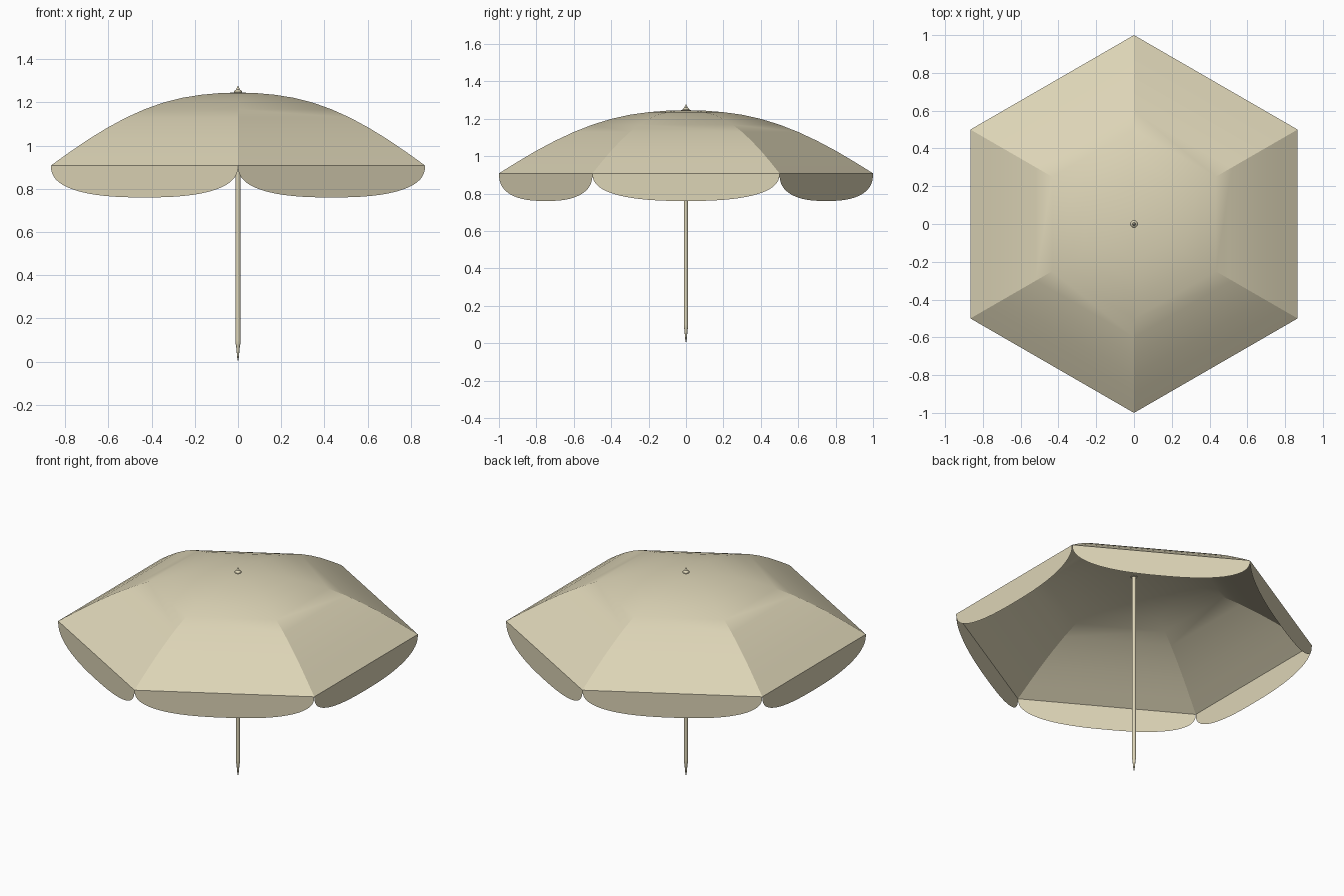
import bpy, bmesh, math

if "Cube" in bpy.data.objects:
    bpy.data.objects.remove(bpy.data.objects["Cube"])

RIM_Z, TOP_Z, FLAP = 0.908, 1.246, 0.148

mat = bpy.data.materials.new("sand_beige")
mat.diffuse_color = (0.72, 0.66, 0.47, 1)
mat.use_nodes = True
mat.node_tree.nodes["Principled BSDF"].inputs["Base Color"].default_value = mat.diffuse_color


def finish(name, bm, angle):
    me = bpy.data.meshes.new(name)
    bm.to_mesh(me)
    bm.free()
    me.materials.append(mat)
    ob = bpy.data.objects.new(name, me)
    bpy.context.collection.objects.link(ob)
    bpy.ops.object.select_all(action='DESELECT')
    ob.select_set(True)
    bpy.context.view_layer.objects.active = ob
    bpy.ops.object.shade_smooth_by_angle(angle=math.radians(angle))
    return ob


def corner(k, r=1.0):
    a = math.radians(90 + 60 * k)
    return r * math.cos(a), r * math.sin(a)


def lathe(name, profile, sides=16):
    # Closed turned part; a zero radius makes a point
    bm = bmesh.new()
    rings = []
    for r, z in profile:
        if r == 0:
            rings.append([bm.verts.new((0, 0, z))] * sides)
        else:
            rings.append([bm.verts.new((r * math.cos(2 * math.pi * i / sides),
                                        r * math.sin(2 * math.pi * i / sides), z))
                          for i in range(sides)])
    for a, b in zip(rings, rings[1:]):
        for i in range(sides):
            j = (i + 1) % sides
            bm.faces.new(list(dict.fromkeys((a[i], a[j], b[j], b[i]))))
    return finish(name, bm, 30)


# Canopy: six-sided rings following a domed profile
drops = [(0.1, 0.003), (0.2, 0.011), (0.3, 0.025), (0.4, 0.047), (0.5, 0.078),
         (0.6, 0.117), (0.7, 0.164), (0.8, 0.217), (0.9, 0.276), (1.0, TOP_Z - RIM_Z)]
bm = bmesh.new()
apex = bm.verts.new((0, 0, TOP_Z))
prev = None
for r, d in drops:
    ring = [bm.verts.new((*corner(k, r), TOP_Z - d)) for k in range(6)]
    for k in range(6):
        n = (k + 1) % 6
        if prev is None:
            bm.faces.new((apex, ring[k], ring[n]))
        else:
            bm.faces.new((prev[k], ring[k], ring[n], prev[n]))
    prev = ring
finish("canopy", bm, 22)

# Valance: a hanging rounded flap on each rim edge
bm = bmesh.new()
N = 40
for k in range(6):
    (x0, y0), (x1, y1) = corner(k), corner(k + 1)
    top, low = [], []
    for i in range(N + 1):
        u = -math.cos(math.pi * i / N)
        t = (u + 1) / 2
        x, y = x0 + (x1 - x0) * t, y0 + (y1 - y0) * t
        depth = FLAP * max(0, 1 - abs(u) ** 2.5) ** 0.4
        top.append(bm.verts.new((x, y, RIM_Z)))
        low.append(top[-1] if i in (0, N) else bm.verts.new((x, y, RIM_Z - depth)))
    for i in range(N):
        bm.faces.new(list(dict.fromkeys((low[i], low[i + 1], top[i + 1], top[i]))))
finish("valance_flaps", bm, 30)

# Pole with a pointed ground spike
lathe("pole", [(0, 0.0), (0.004, 0.02), (0.009, 0.075), (0.012, 0.085),
               (0.011, 0.10), (0.011, 1.243), (0, 1.243)])

# Finial on the crown
lathe("finial", [(0, 1.24), (0.018, 1.243), (0.019, 1.249), (0.016, 1.255),
                 (0.008, 1.260), (0.005, 1.270), (0, 1.277)])
